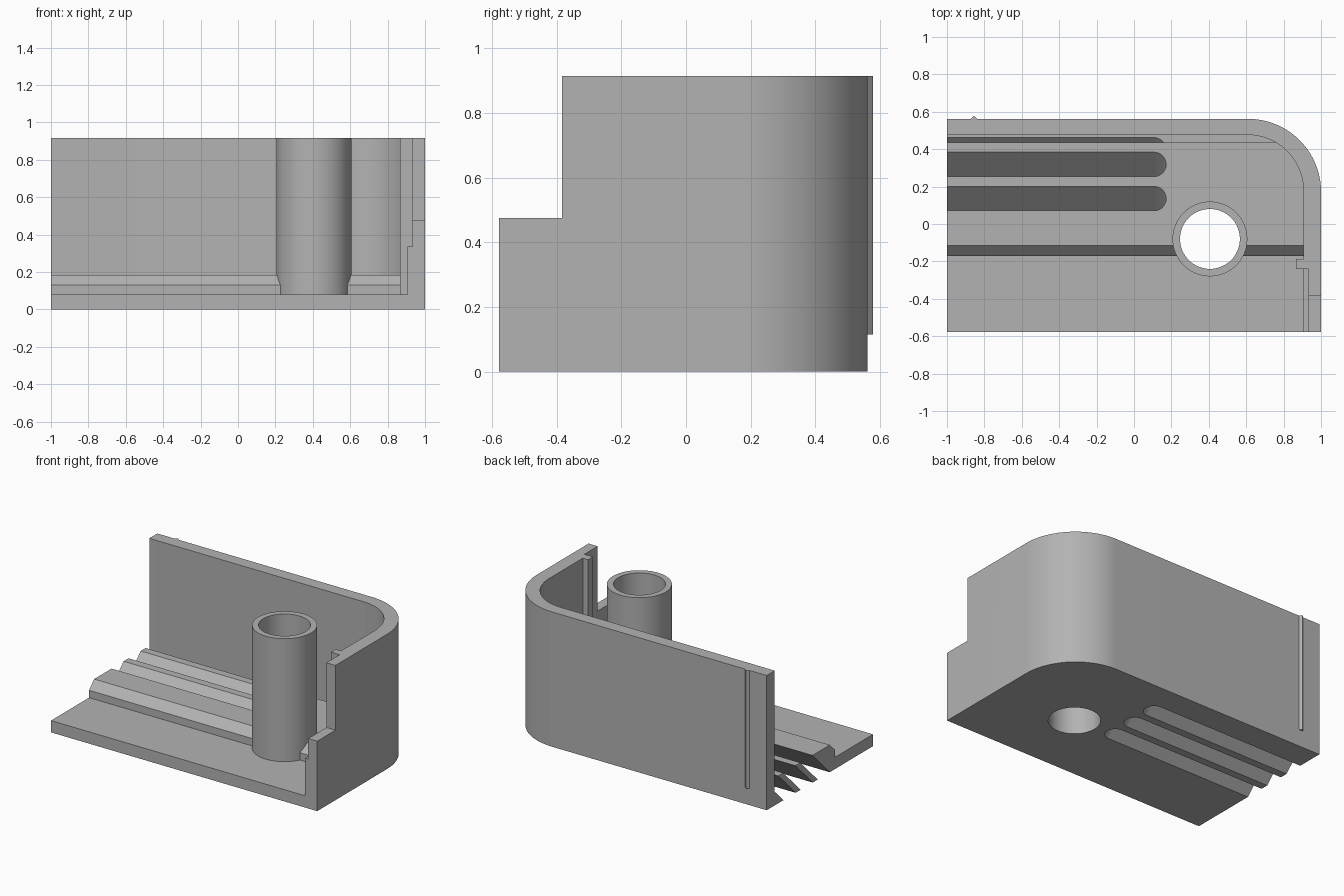
import bpy, bmesh, math
from mathutils import Vector

cube = bpy.data.objects.get("Cube")
if cube:
    bpy.data.objects.remove(cube, do_unlink=True)

grey = bpy.data.materials.new("plain grey plastic")
grey.use_nodes = True
GREY = (0.45, 0.45, 0.45, 1)
grey.diffuse_color = GREY
grey.node_tree.nodes["Principled BSDF"].inputs["Base Color"].default_value = GREY

# Main dimensions
FRONT, BACK, TOP = -0.578, 0.562, 0.915
IN_X, IN_Y = 0.907, 0.476
FLOOR, RAISED = 0.08, 0.185
R_OUT = 0.39
CX, CY = 1 - R_OUT, BACK - R_OUT


def prism(name, points, offset):
    """Extrude a closed 3D outline by an offset vector."""
    bm = bmesh.new()
    face = bm.faces.new([bm.verts.new(p) for p in points])
    ext = bmesh.ops.extrude_face_region(bm, geom=[face])
    verts = [g for g in ext["geom"] if isinstance(g, bmesh.types.BMVert)]
    bmesh.ops.translate(bm, verts=verts, vec=Vector(offset))
    bmesh.ops.recalc_face_normals(bm, faces=bm.faces)
    mesh = bpy.data.meshes.new(name)
    bm.to_mesh(mesh)
    bm.free()
    mesh.materials.append(grey)
    ob = bpy.data.objects.new(name, mesh)
    bpy.context.collection.objects.link(ob)
    return ob


def flat(points, z):
    return [(x, y, z) for x, y in points]


def box(name, x0, x1, y0, y1, z0, z1):
    return prism(name, flat([(x0, y0), (x1, y0), (x1, y1), (x0, y1)], z0), (0, 0, z1 - z0))


def arc(cx, cy, r, start, end, n):
    angles = [math.radians(start + (end - start) * i / n) for i in range(n + 1)]
    return [(cx + r * math.cos(a), cy + r * math.sin(a)) for a in angles]


def disc(name, r, z0, z1):
    return prism(name, flat(arc(0.406, -0.08, r, 0, 360, 64)[:-1], z0), (0, 0, z1 - z0))


def combine(ob, tool, operation="DIFFERENCE"):
    mod = ob.modifiers.new("cut", "BOOLEAN")
    mod.operation, mod.solver, mod.object = operation, "EXACT", tool
    bpy.context.view_layer.objects.active = ob
    bpy.ops.object.modifier_apply(modifier=mod.name)


# Curved shell: back wall, rounded corner and side wall
outer = arc(CX, CY, R_OUT, 0, 90, 32)
inner = arc(CX, CY, IN_X - CX, 0, 90, 32)
inner = [(x, CY + (y - CY) * (IN_Y - CY) / (IN_X - CX)) for x, y in inner]
band = [(1, FRONT)] + outer + [(-1, BACK), (-1, IN_Y)] + inner[::-1] + [(IN_X, FRONT)]
wall = prism("outer_wall", flat(band, 0), (0, 0, TOP))

# Floor plate fitting inside the shell
cavity = [(-1, FRONT), (IN_X, FRONT)] + inner + [(-1, IN_Y)]
floor = prism("floor_plate", flat(cavity, 0), (0, 0, FLOOR))

# Raised louvre bed with a chamfered front and undercut back
SLOTS = [-0.114, 0.069, 0.252]
rear = SLOTS[2]
section = [(-0.17, FLOOR), (-0.17, 0.13), (-0.115, RAISED),
           (rear + RAISED, RAISED), (rear + FLOOR, FLOOR)]
bed = prism("louvre_bed", [(-1, y, z) for y, z in section], (2, 0, 0))
cavity_tool = prism("cavity_cutter", flat(cavity, -0.1), (0, 0, TOP))
combine(bed, cavity_tool, "INTERSECT")

# Round-ended vent slots leaning backwards at 45 degrees
helpers = [cavity_tool]
SLOT_R = 0.065
for i, start in enumerate(SLOTS):
    mid = start + SLOT_R
    shape = [(-1.2, mid - SLOT_R)] + arc(0.107, mid, SLOT_R, -90, 90, 20) + [(-1.2, mid + SLOT_R)]
    low, rise = -0.05, 0.3
    slot = prism("slot_cutter", [(x, y + low, low) for x, y in shape], (0, rise, rise))
    combine(floor, slot)
    if i < 2:
        combine(bed, slot)
    helpers.append(slot)

# Screw tower with a bore through the floor
tower = disc("screw_tower", 0.2, FLOOR, TOP)
bore = disc("bore_cutter", 0.16, -0.2, 1.2)
for part in (floor, bed, tower):
    combine(part, bore)
helpers.append(bore)

# Side wall: recessed inner ledge and lowered front corner
ledge = box("ledge_cutter", 0.8, 0.932, -1, -0.24, 0.335, 1.2)
notch = box("notch_cutter", 0.8, 1.2, -1, -0.383, 0.475, 1.2)
for tool in (ledge, notch):
    combine(wall, tool)
    helpers.append(tool)

# Inner guide rib and small outer ridge
rib = box("guide_rib", 0.867, IN_X, -0.24, -0.188, FLOOR, TOP)
ridge = prism("outer_ridge",
              flat([(-0.872, BACK), (-0.855, 0.578), (-0.838, BACK)], 0.115), (0, 0, TOP - 0.115))

for tool in helpers:
    bpy.data.objects.remove(tool, do_unlink=True)

# Smooth curved faces, keep sharp edges
bpy.ops.object.select_all(action="DESELECT")
for part in (wall, floor, bed, tower, rib, ridge):
    part.select_set(True)
bpy.context.view_layer.objects.active = wall
bpy.ops.object.shade_smooth_by_angle(angle=math.radians(30))
